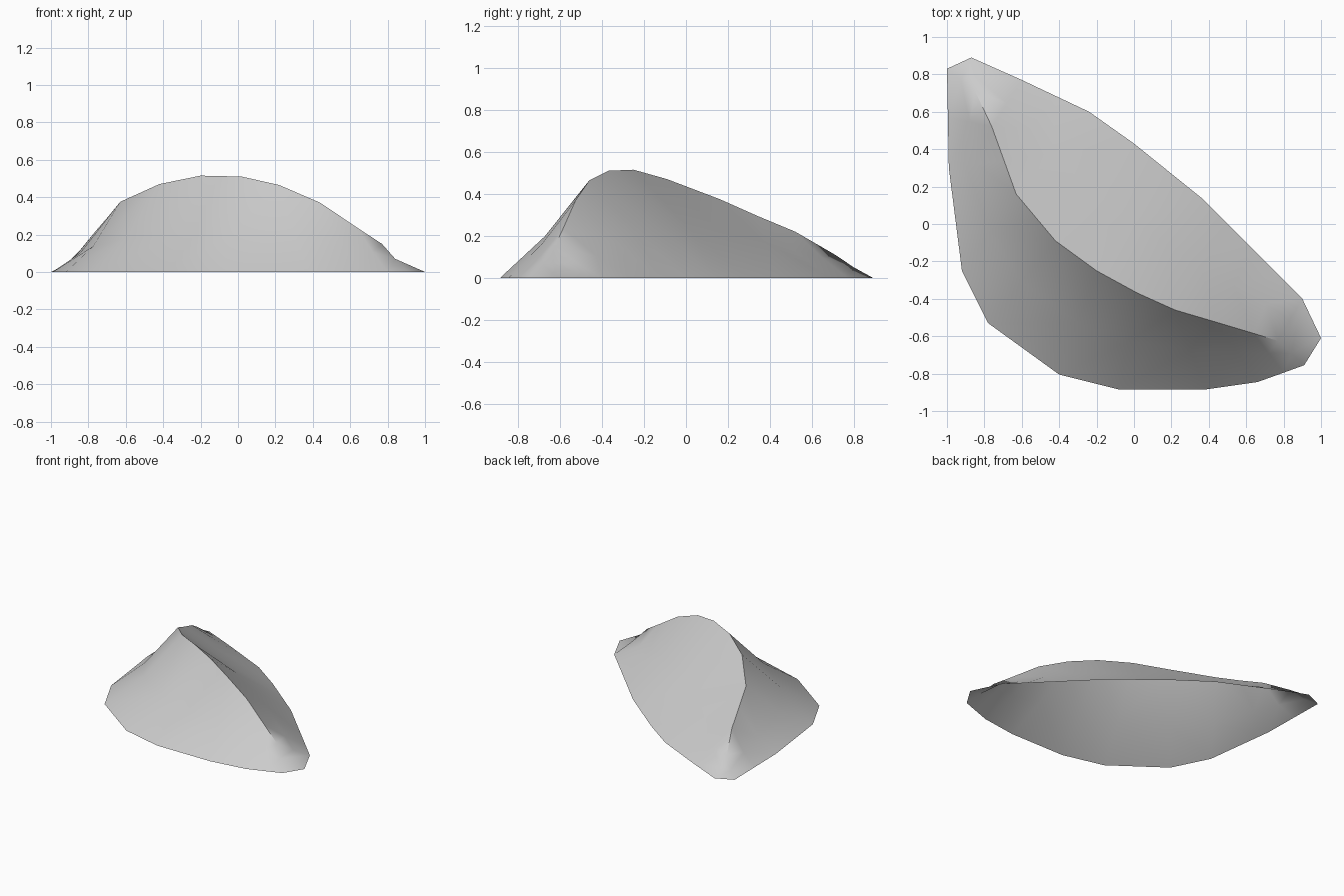
import bpy
import bmesh
from mathutils import Vector

cube = bpy.data.objects.get("Cube")
if cube:
    bpy.data.objects.remove(cube, do_unlink=True)

# Matching profiles, running from the back right end to the front left end
crest = [(-.85, .71, .11), (-.76, .52, .22), (-.695, .34, .295), (-.63, .16, .375),
         (-.42, -.09, .47), (-.2, -.25, .515), (.02, -.37, .51), (.22, -.46, .465),
         (.44, -.525, .37), (.64, -.585, .235), (.77, -.625, .15)]
front_foot = [(-1, .83), (-.995, .57), (-.99, .3), (-.92, -.25), (-.78, -.53),
              (-.4, -.805), (-.08, -.885), (.38, -.885), (.66, -.845),
              (.8, -.795), (.91, -.755)]
back_foot = [(-.87, .89), (-.6, .77), (-.42, .685), (-.24, .6), (0, .43),
             (.18, .285), (.36, .14), (.5, 0), (.63, -.13), (.77, -.27), (.9, -.4)]

bm = bmesh.new()
ridge = [bm.verts.new(p) for p in crest]


def add_foot(points):
    return [bm.verts.new((x, y, 0)) for x, y in points]


def add_slope(foot, sag):
    """Slope from the crest to a foot line, slightly hollow at half height."""
    middle = []
    for i, (top, low) in enumerate(zip(ridge, foot)):
        p = (top.co + low.co) / 2
        middle.append(bm.verts.new(p - Vector((0, 0, sag(i) * top.co.z))))
    for upper, lower in ((ridge, middle), (middle, foot)):
        for i in range(len(ridge) - 1):
            bm.faces.new((upper[i], lower[i], lower[i + 1], upper[i + 1]))
    return middle


# Front and back slopes, open underneath
front, back = add_foot(front_foot), add_foot(back_foot)
front_mid = add_slope(front, lambda i: .18 * (1 - i / 12))
back_mid = add_slope(back, lambda i: .05)

# Rounded ends
tip = bm.verts.new((1, -.61, 0))
bm.faces.new((ridge[0], back_mid[0], front_mid[0]))
bm.faces.new((front_mid[0], back_mid[0], back[0], front[0]))
fan = [front[-1], tip, back[-1], back_mid[-1], ridge[-1]]
for a, b in zip(fan, fan[1:]):
    bm.faces.new((a, b, front_mid[-1]))

# Smooth slopes with a sharp crest line
bmesh.ops.recalc_face_normals(bm, faces=bm.faces[:])
if sum(face.normal.z for face in bm.faces) < 0:
    bmesh.ops.reverse_faces(bm, faces=bm.faces[:])
for face in bm.faces:
    face.smooth = True
for a, b in zip(ridge, ridge[1:]):
    bm.edges.get((a, b)).smooth = False
bmesh.ops.triangulate(bm, faces=bm.faces[:])

mesh = bpy.data.meshes.new("mound_shell")
bm.to_mesh(mesh)
bm.free()
mound = bpy.data.objects.new("mound_shell", mesh)
bpy.context.collection.objects.link(mound)

# Plain grey
grey = bpy.data.materials.new("stone_grey")
grey.use_nodes = True
colour = (.6, .6, .6, 1)
grey.diffuse_color = colour
grey.node_tree.nodes["Principled BSDF"].inputs["Base Color"].default_value = colour
mesh.materials.append(grey)
